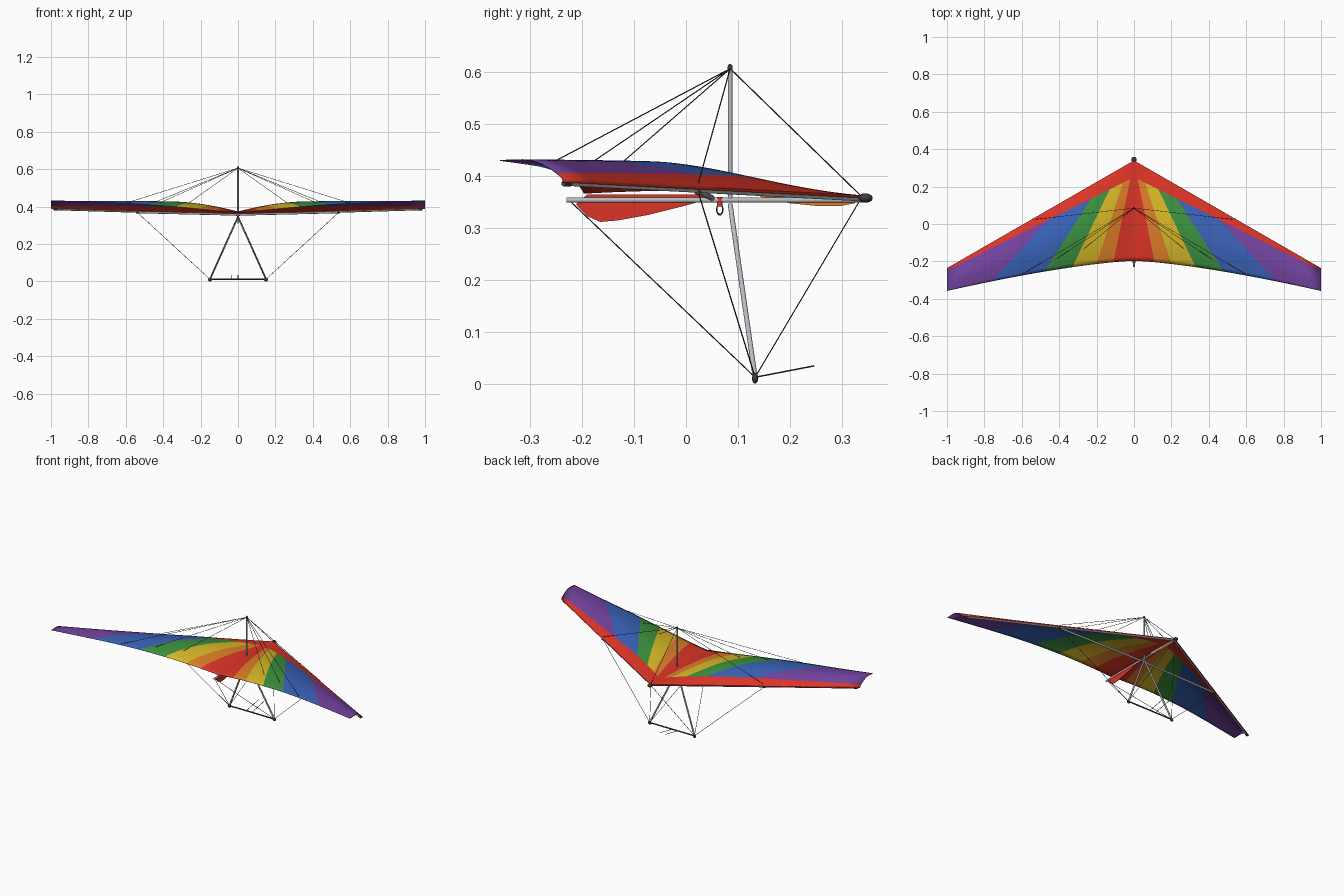
import bpy, bmesh, math
from mathutils import Vector

if "Cube" in bpy.data.objects:
    bpy.data.objects.remove(bpy.data.objects["Cube"])


def material(name, rgb):
    m = bpy.data.materials.new(name)
    m.diffuse_color = (*rgb, 1)
    m.use_nodes = True
    m.node_tree.nodes["Principled BSDF"].inputs["Base Color"].default_value = m.diffuse_color
    return m


RED = material("red", (0.72, 0.035, 0.02))
ORANGE = material("orange", (0.72, 0.21, 0.02))
YELLOW = material("yellow", (0.68, 0.48, 0.02))
GREEN = material("green", (0.045, 0.28, 0.05))
BLUE = material("blue", (0.04, 0.12, 0.47))
PURPLE = material("purple", (0.165, 0.055, 0.34))
METAL = material("aluminium", (0.50, 0.51, 0.53))
DARK = material("dark_grey", (0.045, 0.045, 0.05))
WIRE = material("wire_grey", (0.05, 0.05, 0.055))


def finish(name, bm, mats, smooth=True):
    me = bpy.data.meshes.new(name)
    bm.to_mesh(me)
    bm.free()
    ob = bpy.data.objects.new(name, me)
    bpy.context.collection.objects.link(ob)
    for m in mats:
        me.materials.append(m)
    if smooth:
        bpy.context.view_layer.objects.active = ob
        ob.select_set(True)
        bpy.ops.object.shade_smooth_by_angle(angle=math.radians(40))
        ob.select_set(False)
    return ob


def rod(name, a, b, r, mat, sides=12):
    a, b = Vector(a), Vector(b)
    bm = bmesh.new()
    bmesh.ops.create_cone(bm, cap_ends=True, segments=sides, radius1=r, radius2=r, depth=(b - a).length)
    ob = finish(name, bm, [mat])
    ob.location = (a + b) / 2
    ob.rotation_euler = (b - a).to_track_quat('Z', 'Y').to_euler()
    return ob


def rods(name, a, b, r, mat, sides=12):
    """Left and right pair."""
    for side, s in (("right", 1), ("left", -1)):
        rod(f"{name}_{side}", (s * a[0], a[1], a[2]), (s * b[0], b[1], b[2]), r, mat, sides)


def ball(name, c, size, mat):
    bm = bmesh.new()
    bmesh.ops.create_uvsphere(bm, u_segments=16, v_segments=10, radius=1)
    for v in bm.verts:
        v.co = Vector((v.co.x * size[0] + c[0], v.co.y * size[1] + c[1], v.co.z * size[2] + c[2]))
    return finish(name, bm, [mat])


def fin(name, profile, mat):
    """Thin upright plate on the centre line from a (y, z) outline."""
    bm = bmesh.new()
    face = bm.faces.new([bm.verts.new((-0.0015, y, z)) for y, z in profile])
    ext = bmesh.ops.extrude_face_region(bm, geom=[face])
    bmesh.ops.translate(bm, vec=(0.003, 0, 0), verts=[g for g in ext["geom"] if isinstance(g, bmesh.types.BMVert)])
    bmesh.ops.recalc_face_normals(bm, faces=bm.faces)
    return finish(name, bm, [mat], smooth=False)


# Sail shape: leading edge, trailing edge and height of the cambered surface
def y_lead(u):
    return 0.340 - 0.576 * u


def y_band(u):
    return 0.25 - 0.498 * u


def y_trail(u):
    return -0.197 - 0.161 * u ** 1.4


def sail_z(u, y):
    t = max(0, min(1, (y_lead(u) - y) / (y_lead(u) - y_trail(u))))
    crest = math.sin(math.pi / 2 * min((u + 0.05) / 0.43, 1)) * (0.070 - 0.03 * u)
    tail = 0.038 * math.sin(math.pi / 2 * min((u + 0.06) / 0.74, 1))
    w = t ** 4
    return 0.362 + 0.03 * u + (crest * (1 - w) + tail * w) * math.sin(math.pi / 2 * min(t / 0.65, 1)) ** 0.8


# Sail: panels fan out from the nose, red band along the leading edge
front = [0, 0.02, 0.06, 0.13, 0.23, 0.45, 1]
rear = [0, 0.11, 0.20, 0.33, 0.48, 0.76, 1]
SUB, BAND, ROWS = 6, 6, 18
bm = bmesh.new()
columns = []
for i in range(6 * SUB + 1):
    p, k = divmod(i, SUB)
    q, k = min(p + 1, 6), k / SUB
    uf = front[p] + (front[q] - front[p]) * k
    ur = rear[p] + (rear[q] - rear[p]) * k
    # front lip folded down over the tube
    col = [(uf, y_lead(uf), sail_z(uf, y_lead(uf)) - 0.005)]
    for j in range(BAND - 1):
        y = y_lead(uf) + (y_band(uf) - y_lead(uf)) * (j / (BAND - 1)) ** 2
        col.append((uf, y, sail_z(uf, y)))
    for j in range(ROWS + 1):
        f = j / ROWS
        u, y = uf + (ur - uf) * f, y_band(uf) + (y_trail(ur) - y_band(uf)) * f
        col.append((u, y, sail_z(u, y)))
    columns.append([bm.verts.new(c) for c in col])
for i in range(len(columns) - 1):
    a, b = columns[i], columns[i + 1]
    for j in range(len(a) - 1):
        face = bm.faces.new((a[j], a[j + 1], b[j + 1], b[j]))
        face.material_index = 0 if j < BAND else i // SUB
sail = finish("sail", bm, [RED, ORANGE, YELLOW, GREEN, BLUE, PURPLE])
mod = sail.modifiers.new("mirror", 'MIRROR')
mod.merge_threshold = 0.0001
mod = sail.modifiers.new("cloth_thickness", 'SOLIDIFY')
mod.thickness = 0.0015

# Keel pocket: rear red fin and front orange fin
fin("keel_pocket_rear", [(-0.19, 0.364), (-0.212, 0.345), (-0.19, 0.322), (-0.165, 0.311), (-0.13, 0.314),
                         (-0.07, 0.325), (-0.01, 0.340), (0.03, 0.351), (0.05, 0.364)], RED)
fin("keel_pocket_front", [(0.125, 0.368), (0.15, 0.357), (0.20, 0.347), (0.25, 0.342), (0.30, 0.342),
                          (0.325, 0.347), (0.325, 0.361), (0.25, 0.364)], ORANGE)

# Airframe tubes, leading edge tubes tucked under the sail edge
rod("keel", (0, -0.23, 0.353), (0, 0.35, 0.353), 0.005, METAL)
rods("leading_edge_tube", (0, 0.332, 0.3555), (0.98, -0.232, 0.385), 0.0045, METAL)
rods("leading_edge_cap", (0.965, -0.2235, 0.3845), (0.985, -0.235, 0.385), 0.0055, DARK)
rods("cross_bar", (0, 0.05, 0.357), (0.54, 0.022, 0.370), 0.0055, METAL)
rods("cross_bar_joint", (0.53, 0.0225, 0.3695), (0.545, 0.0218, 0.370), 0.0065, DARK)
rod("king_post", (0, 0.085, 0.355), (0, 0.085, 0.607), 0.0042, METAL)
ball("king_post_cap", (0, 0.085, 0.608), (0.006, 0.005, 0.007), DARK)
ball("nose_plate", (0, 0.345, 0.357), (0.014, 0.0145, 0.009), DARK)

# Control frame
rods("down_tube", (0, 0.085, 0.345), (0.15, 0.133, 0.012), 0.0048, METAL)
rod("base_bar", (-0.15, 0.133, 0.012), (0.15, 0.133, 0.012), 0.0038, DARK)
for side, s in (("right", 1), ("left", -1)):
    ball(f"base_corner_{side}", (s * 0.15, 0.133, 0.010), (0.011, 0.006, 0.010), DARK)
for n, x in enumerate((-0.037, 0)):
    rod(f"instrument_rod_{n + 1}", (x, 0.133, 0.012), (x, 0.247, 0.034), 0.0014, WIRE, 8)

# Hang strap and carabiner
rod("hang_strap", (0, 0.065, 0.359), (0, 0.065, 0.341), 0.0055, RED)
bm = bmesh.new()
grid = []
for i in range(16):
    a = math.tau * i / 16
    ring = []
    for j in range(6):
        b = math.tau * j / 6
        r = 1 + 0.2 * math.cos(b)
        ring.append(bm.verts.new((0.0014 * math.sin(b), 0.065 + 0.006 * r * math.cos(a),
                                  0.335 + 0.010 * r * math.sin(a))))
    grid.append(ring)
for i in range(16):
    for j in range(6):
        a, b = grid[i], grid[(i + 1) % 16]
        bm.faces.new((a[j], b[j], b[(j + 1) % 6], a[(j + 1) % 6]))
bmesh.ops.recalc_face_normals(bm, faces=bm.faces)
finish("carabiner", bm, [DARK])

# Rigging wires
top = (0, 0.085, 0.606)
corner = (0.15, 0.133, 0.012)
W = 0.0012
rod("upper_nose_wire", top, (0, 0.338, 0.36), W, WIRE, 6)
rods("upper_side_wire", top, (0.535, 0.024, sail_z(0.535, 0.02)), W, WIRE, 6)
for n, (u, y) in enumerate(((0.27, -0.135), (0.42, -0.19), (0.60, -0.27))):
    rods(f"reflex_bridle_{n + 1}", top, (u, y, sail_z(u, y)), W, WIRE, 6)
rods("lower_side_wire", corner, (0.54, 0.023, 0.370), W, WIRE, 6)
rods("lower_nose_wire", corner, (0, 0.335, 0.353), W, WIRE, 6)
rods("lower_tail_wire", corner, (0, -0.222, 0.350), W, WIRE, 6)
